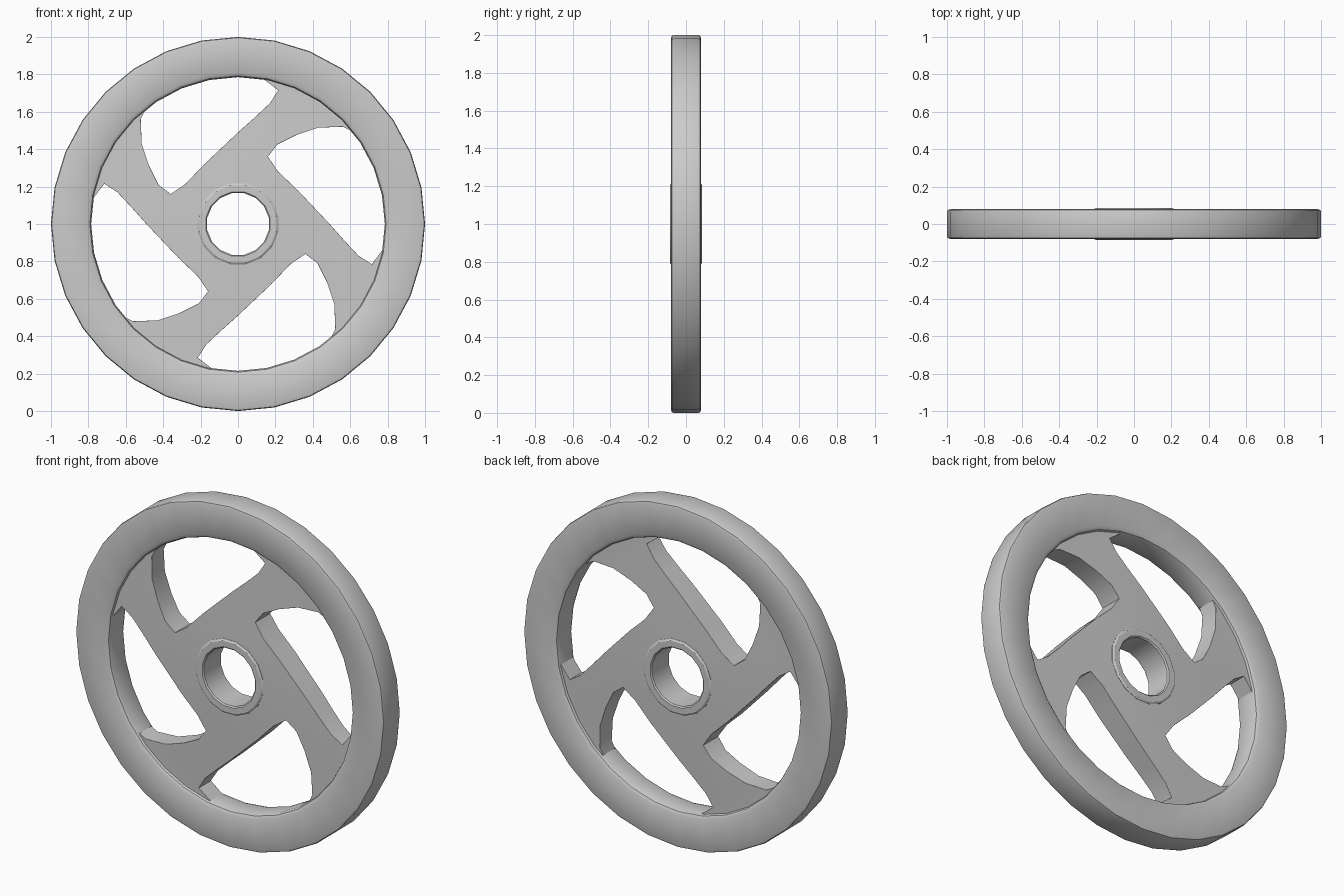
import bpy, bmesh, math
from mathutils import Vector

if "Cube" in bpy.data.objects:
    bpy.data.objects.remove(bpy.data.objects["Cube"])

CZ = 1.0  # height of the axle


def finish(name, bm, angle):
    bmesh.ops.recalc_face_normals(bm, faces=bm.faces)
    me = bpy.data.meshes.new(name)
    bm.to_mesh(me)
    bm.free()
    ob = bpy.data.objects.new(name, me)
    bpy.context.collection.objects.link(ob)
    ob.location.z = CZ
    bpy.context.view_layer.objects.active = ob
    ob.select_set(True)
    bpy.ops.object.shade_smooth_by_angle(angle=math.radians(angle))
    ob.select_set(False)
    return ob


def ring(name, profile, sides, offset=0.0, angle=35):
    """Revolve a closed (radius, y) profile around the y axis."""
    bm = bmesh.new()
    loops = []
    for i in range(sides):
        a = (i + offset) * 2 * math.pi / sides
        loops.append([bm.verts.new((r * math.sin(a), y, r * math.cos(a))) for r, y in profile])
    n = len(profile)
    for i in range(sides):
        p, q = loops[i], loops[(i + 1) % sides]
        for j in range(n):
            k = (j + 1) % n
            bm.faces.new((p[j], p[k], q[k], q[j]))
    return finish(name, bm, angle)


def mirrored(half):
    return half + [(r, -y) for r, y in reversed(half)]


# Rim with softened edges
ring("rim", mirrored([(0.785, -0.05), (0.792, -0.068), (0.81, -0.079),
                      (0.985, -0.079), (0.996, -0.075), (1.0, -0.064)]), 32)

# Hub sleeve with a chamfered lip
ring("hub_sleeve", mirrored([(0.168, -0.078), (0.175, -0.085),
                             (0.21, -0.085), (0.22, -0.078)]), 16, 0.5, 30)

# Spokes: one quarter as strips of points (x, z), repeated four times
corner, next_corner = (-0.36, 0.16), (0.16, 0.36)
left = [(0.0, 0.49), (0.09, 0.57), (0.17, 0.645), (0.215, 0.715), (0.14, 0.772), (0.15, 0.83)]
right = [next_corner, (0.21, 0.425), (0.31, 0.475), (0.43, 0.515), (0.635, 0.455), (0.69, 0.49)]
right[4] = (0.56, 0.52)
right[5] = (0.70, 0.45)
COLS = 4


def across(a, b, bow):
    """Points from a to b, blended toward an arc about the axle."""
    a, b = Vector(a), Vector(b)
    pts = []
    for i in range(COLS + 1):
        t = i / COLS
        p = a.lerp(b, t)
        r = a.length * (1 - t) + b.length * t
        pts.append(p.lerp(p.normalized() * r, bow))
    return pts


rows = [across(l, r, bow) for l, r, bow in zip(left, right, (0, 0.1, 0.3, 0.6, 1, 1))]
hub_outer = [Vector(corner), Vector((-0.28, 0.215)), Vector((-0.18, 0.32))] + rows[0]
a0 = math.atan2(corner[1], corner[0])
hub_inner = []
for i in range(len(hub_outer)):
    a = a0 - i / (len(hub_outer) - 1) * math.pi / 2
    hub_inner.append(Vector((0.195 * math.cos(a), 0.195 * math.sin(a))))
hub_mid = [p.lerp(q, 0.5) for p, q in zip(hub_inner, hub_outer)]
strips = [(hub_inner, hub_mid), (hub_mid, hub_outer)] + list(zip(rows, rows[1:]))


def half_depth(p):
    t = min(max((p.length - 0.22) / 0.56, 0), 1)
    return 0.077 - 0.022 * t


bm = bmesh.new()
for quarter in range(4):
    c, s = math.cos(quarter * math.pi / 2), math.sin(quarter * math.pi / 2)
    for inner, outer in strips:
        for i in range(len(inner) - 1):
            quad = [inner[i], inner[i + 1], outer[i + 1], outer[i]]
            bm.faces.new([bm.verts.new((p.x * c - p.y * s, -half_depth(p), p.x * s + p.y * c))
                          for p in quad])
bmesh.ops.remove_doubles(bm, verts=bm.verts, dist=0.002)
# Extrude the front sheet to the mirrored back sheet
bmesh.ops.recalc_face_normals(bm, faces=bm.faces)
ext = bmesh.ops.extrude_face_region(bm, geom=bm.faces[:], use_keep_orig=True)
for v in ext["geom"]:
    if isinstance(v, bmesh.types.BMVert):
        v.co.y = -v.co.y
spokes = finish("spokes", bm, 60)
bevel = spokes.modifiers.new("rounded_edges", "BEVEL")
bevel.width = 0.032
bevel.segments = 3
bevel.limit_method = "ANGLE"
bevel.angle_limit = math.radians(60)
